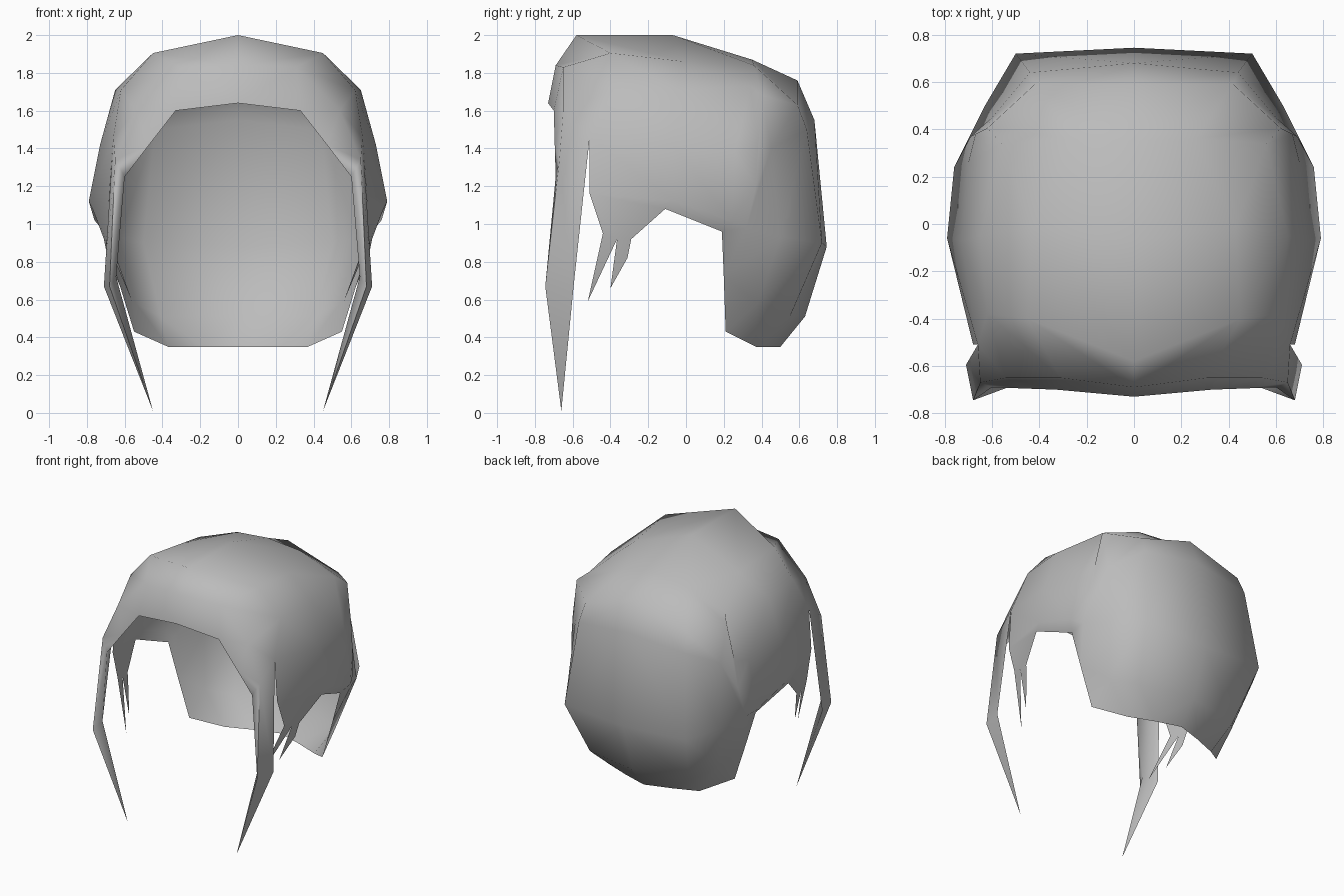
import bpy, bmesh, math

if "Cube" in bpy.data.objects:
    bpy.data.objects.remove(bpy.data.objects["Cube"])

bm = bmesh.new()


def face(*pts):
    bm.faces.new([bm.verts.new(p) for p in pts])


def loft(rows):
    """Quads between successive rows of points."""
    for a, b in zip(rows, rows[1:]):
        for i in range(len(a) - 1):
            face(a[i], a[i + 1], b[i + 1], b[i])


# Crown: half arches from the front hairline to the back, centre to side
crown = [
    [(0, -.73, 1.64), (.33, -.70, 1.60), (.47, -.695, 1.42), (.60, -.69, 1.25)],
    [(0, -.69, 1.84), (.31, -.65, 1.83), (.54, -.65, 1.60), (.65, -.67, 1.34)],
    [(0, -.58, 2.0), (.45, -.40, 1.905), (.62, -.38, 1.71), (.66, -.51, 1.46)],
    [(0, -.07, 2.0), (.43, -.01, 1.86), (.65, -.05, 1.71), (.73, -.07, 1.42)],
    [(0, .35, 1.87), (.26, .36, 1.84), (.56, .34, 1.73), (.70, .26, 1.38)],
    [(0, .59, 1.76), (.42, .59, 1.63), (.62, .405, 1.68), (.67, .38, 1.40)],
]
loft(crown)

# Back: half rows descending to the nape
back = [
    crown[-1],
    [(0, .68, 1.55), (.44, .64, 1.50), (.60, .45, 1.40), (.69, .37, 1.20)],
    [(0, .745, .88), (.50, .72, .90), (.63, .50, .93), (.72, .32, .98)],
    [(0, .63, .51), (.41, .55, .51), (.54, .38, .58), (.64, .20, .72)],
    [(0, .50, .35), (.19, .44, .35), (.37, .37, .35), (.55, .21, .43)],
]
loft(back)

# Side flare above the ear, with its rim turned under
temple, flare, flare_back = (.68, -.51, 1.16), (.79, -.06, 1.12), (.76, .24, 1.02)
rim, rim_back = (.77, -.11, 1.08), (.71, .19, .96)
s2, s3, s4 = (crown[i][3] for i in (2, 3, 4))
b0, b1, b2, b3 = (back[i][3] for i in range(4))
loft([[s2, s3, s4], [temple, flare, flare_back]])
face(s4, b0, b1, flare_back)
face(b1, b2, flare_back)
face(flare, flare_back, rim_back, rim)
face(flare_back, b2, rim_back)
face(b2, b3, rim_back)

# Small pointed strands in front of the ear
r1, r2, r3 = (.69, -.44, .95), (.70, -.365, .92), (.71, -.29, .92)
face(temple, flare, rim)
face(temple, rim, r2, r1)
face(rim, r3, r2)
face(r1, r2, (.56, -.52, .59))
face(r2, r3, (.69, -.31, .82), (.62, -.40, .66))

# Long front lock tapering to a point
tip = (.45, -.66, 0.01)
top = [crown[0][3], crown[1][3], crown[2][3]]
mid = [(.645, -.68, .72), (.68, -.745, .67), (.71, -.595, .67)]
for i in range(3):
    j = (i + 1) % 3
    face(top[i], top[j], mid[j], mid[i])
    face(mid[i], mid[j], tip)

# Weld the parts into one half shell
bmesh.ops.remove_doubles(bm, verts=bm.verts, dist=.001)
bmesh.ops.recalc_face_normals(bm, faces=bm.faces)
bm.faces.ensure_lookup_table()
top_face = max(bm.faces, key=lambda f: f.calc_center_median().z)
if top_face.normal.z < 0:
    bmesh.ops.reverse_faces(bm, faces=bm.faces)

mesh = bpy.data.meshes.new("hair")
bm.to_mesh(mesh)
bm.free()
hair = bpy.data.objects.new("hair", mesh)
bpy.context.collection.objects.link(hair)

grey = bpy.data.materials.new("hair_grey")
grey.diffuse_color = (.5, .5, .5, 1)
grey.use_nodes = True
grey.node_tree.nodes["Principled BSDF"].inputs["Base Color"].default_value = grey.diffuse_color
mesh.materials.append(grey)

bpy.context.view_layer.objects.active = hair
hair.select_set(True)
mirror = hair.modifiers.new("mirror", 'MIRROR')
mirror.use_clip = True
bpy.ops.object.modifier_apply(modifier="mirror")
bpy.ops.object.shade_smooth_by_angle(angle=math.radians(100))
